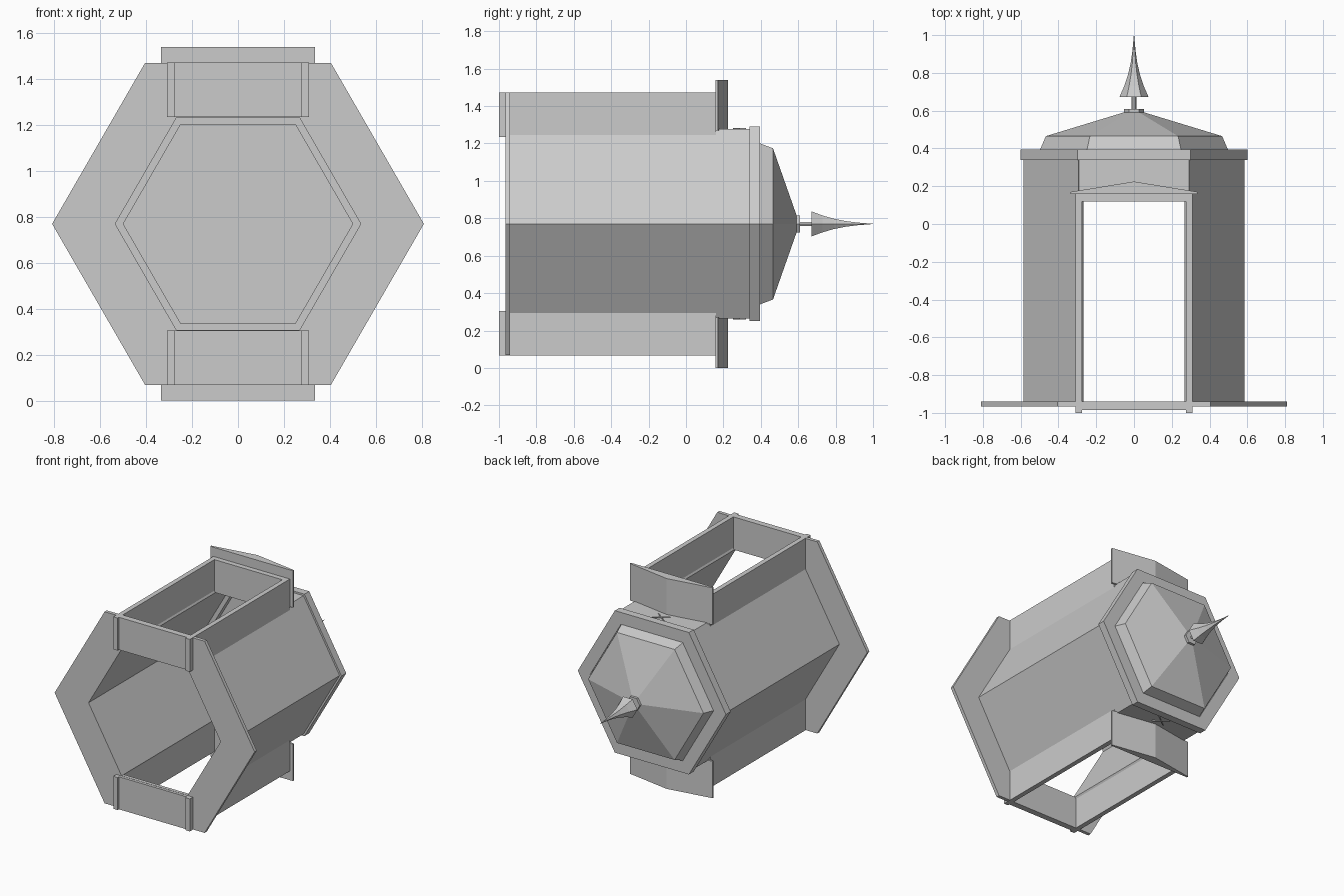
import bpy, bmesh, math
from mathutils import Vector

cube = bpy.data.objects.get("Cube")
if cube:
    bpy.data.objects.remove(cube, do_unlink=True)

CZ = 0.77  # height of the lying tower's axis

stone = bpy.data.materials.new("grey stone")
stone.diffuse_color = (0.6, 0.6, 0.6, 1)
stone.use_nodes = True
bsdf = stone.node_tree.nodes["Principled BSDF"]
bsdf.inputs["Base Color"].default_value = (0.6, 0.6, 0.6, 1)
bsdf.inputs["Roughness"].default_value = 0.8


def finish(bm, name):
    bmesh.ops.recalc_face_normals(bm, faces=bm.faces)
    me = bpy.data.meshes.new(name)
    bm.to_mesh(me)
    bm.free()
    me.materials.append(stone)
    ob = bpy.data.objects.new(name, me)
    ob.location.z = CZ
    bpy.context.collection.objects.link(ob)
    return ob


def hexagon(r, y):
    return [Vector((r * math.cos(k * math.pi / 3), y, r * math.sin(k * math.pi / 3)))
            for k in range(6)]


def loft(name, profile, closed=False):
    """Six-sided solid along y from (radius, y) pairs; closed makes a ring."""
    bm = bmesh.new()
    rings = [[bm.verts.new(p) for p in hexagon(r, y)] for r, y in profile]
    pairs = list(zip(rings, rings[1:]))
    if closed:
        pairs.append((rings[-1], rings[0]))
    for a, b in pairs:
        for k in range(6):
            n = (k + 1) % 6
            bm.faces.new((a[k], a[n], b[n], b[k]))
    if not closed:
        bm.faces.new(rings[0])
        bm.faces.new(rings[-1])
    return finish(bm, name)


def ring(name, r_out, r_in, y0, y1):
    return loft(name, [(r_out, y0), (r_out, y1), (r_in, y1), (r_in, y0)], closed=True)


def prism(name, outline, direction):
    """Extrude a flat outline along a direction."""
    bm = bmesh.new()
    face = bm.faces.new([bm.verts.new(p) for p in outline])
    ext = bmesh.ops.extrude_face_region(bm, geom=[face])
    moved = [v for v in ext["geom"] if isinstance(v, bmesh.types.BMVert)]
    bmesh.ops.translate(bm, verts=moved, vec=direction)
    return finish(bm, name)


def box(name, x0, x1, y0, y1, z0, z1):
    return prism(name, [(x0, y0, z0), (x1, y0, z0), (x1, y1, z0), (x0, y1, z0)],
                 (0, 0, z1 - z0))


# Base plate, cornice and ceiling
ring("base_plate", 0.81, 0.535, -0.965, -0.94)
ring("cornice", 0.60, 0.50, 0.34, 0.395)

# Six wall panels; the top and bottom ones are open below the lintel
outer, inner = hexagon(0.585, 0), hexagon(0.535, 0)
for k in range(6):
    n = (k + 1) % 6
    start = 0.12 if k in (1, 4) else -0.94
    shift = Vector((0, start, 0))
    prism(f"wall_panel_{k + 1}",
          [p + shift for p in (outer[k], outer[n], inner[n], inner[k])],
          (0, 0.34 - start, 0))

# Roof, with collar, rod and flared spike
loft("roof", [(0.50, 0.385), (0.497, 0.395), (0.467, 0.465), (0.05, 0.592)])
loft("finial_collar", [(0.052, 0.588), (0.052, 0.61)])
loft("finial_rod", [(0.012, 0.60), (0.012, 0.68)])
loft("finial_spike", [(0.077, 0.672), (0.052, 0.73), (0.032, 0.79),
                      (0.018, 0.85), (0.008, 0.92), (0.001, 1.0)])

# Two opposite porches, each a deep box frame with a low gable
for side, s in (("upper", 1), ("lower", -1)):
    z0, z1 = s * 0.465, s * 0.703
    for hand, x in (("left", 1), ("right", -1)):
        box(f"{side}_porch_{hand}_jamb", x * 0.275, x * 0.31, -1.0, 0.16, z0, z1)
    box(f"{side}_porch_lintel", -0.275, 0.275, 0.12, 0.16, z0, z1)
    box(f"{side}_porch_threshold", -0.275, 0.275, -0.985, -0.94, z0, z1)
    prism(f"{side}_porch_gable",
          [(-0.335, 0.158, s * 0.50), (0.335, 0.158, s * 0.50), (0.335, 0.17, s * 0.50),
           (0, 0.225, s * 0.50), (-0.335, 0.17, s * 0.50)],
          (0, 0, s * 0.27))
    # Small crossed ornament on the wall above the gable
    for i, dx in enumerate((0.05, -0.05)):
        prism(f"{side}_wall_ornament_{i + 1}",
              [(-dx, 0.25, s * 0.505), (-dx * 0.8, 0.25, s * 0.505),
               (dx, 0.32, s * 0.505), (dx * 0.8, 0.32, s * 0.505)],
              (0, 0, s * 0.007))
